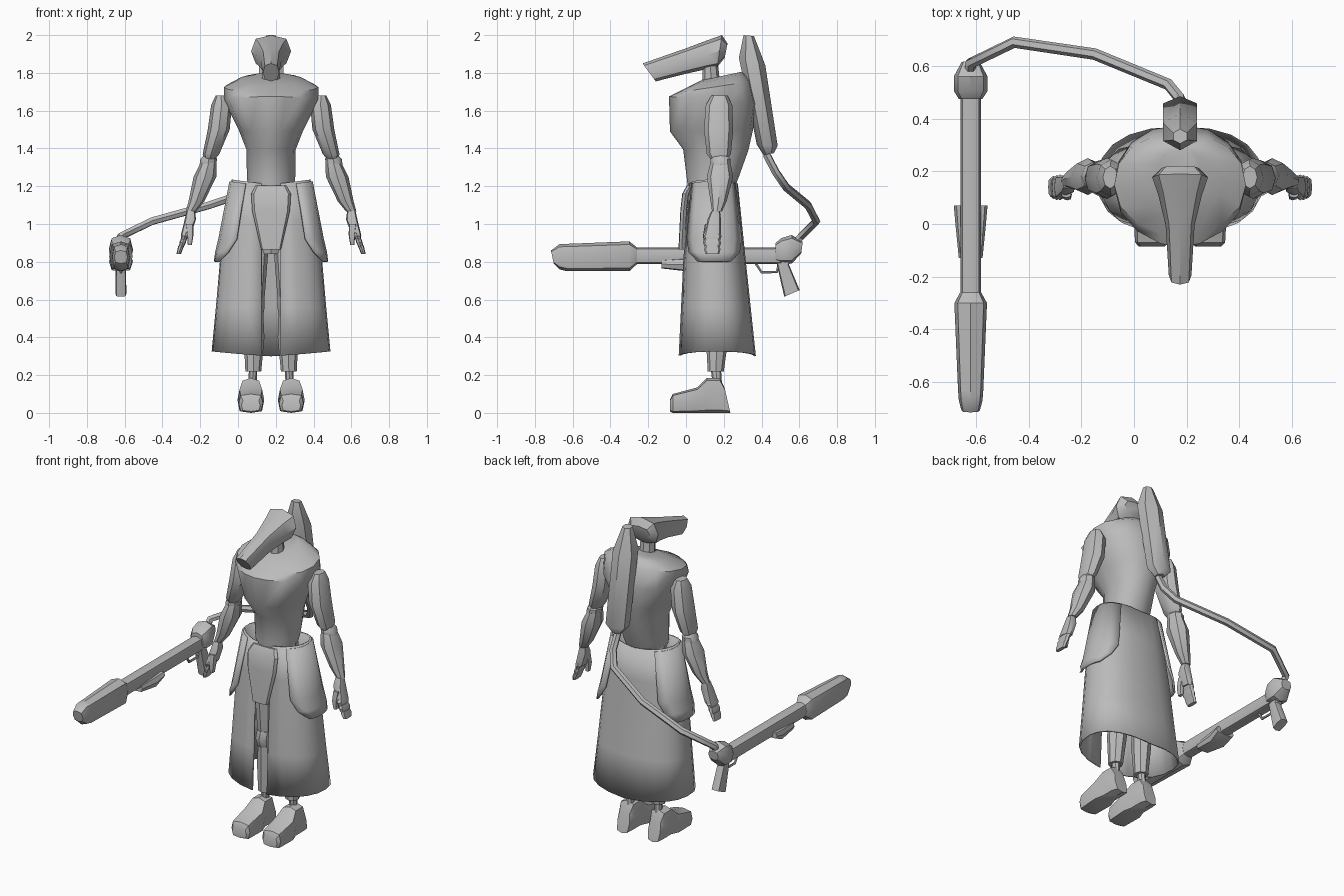
import bpy, bmesh
from math import sin, cos, pi, asin, radians
from mathutils import Vector

cube = bpy.data.objects.get("Cube")
if cube:
    bpy.data.objects.remove(cube)

CX = 0.175    # body centre line
GX = -0.62    # weapon centre line

grey = bpy.data.materials.new("plain grey")
grey.use_nodes = True
grey.diffuse_color = (0.5, 0.5, 0.5, 1)
grey.node_tree.nodes["Principled BSDF"].inputs["Base Color"].default_value = (0.5, 0.5, 0.5, 1)


def finish(obj, angle=35):
    obj.data.materials.append(grey)
    bpy.ops.object.select_all(action='DESELECT')
    obj.select_set(True)
    bpy.context.view_layer.objects.active = obj
    bpy.ops.object.shade_smooth_by_angle(angle=radians(angle))
    return obj


def power(v, e):
    return (1 if v >= 0 else -1) * abs(v) ** e


def skin(name, rows, closed=True, thickness=0, angle=35):
    """Join rows of points with quads; cap the ends of closed tubes."""
    bm = bmesh.new()
    vs = [[bm.verts.new(p) for p in row] for row in rows]
    n = len(vs[0])
    for a, b in zip(vs, vs[1:]):
        for i in range(n if closed else n - 1):
            j = (i + 1) % n
            bm.faces.new((a[i], a[j], b[j], b[i]))
    if closed:
        bm.faces.new(vs[0])
        bm.faces.new(vs[-1])
    bmesh.ops.recalc_face_normals(bm, faces=bm.faces)
    mesh = bpy.data.meshes.new(name)
    bm.to_mesh(mesh)
    bm.free()
    obj = bpy.data.objects.new(name, mesh)
    bpy.context.collection.objects.link(obj)
    if thickness:
        mod = obj.modifiers.new("thickness", 'SOLIDIFY')
        mod.thickness = thickness
        mod.offset = 0
    return finish(obj, angle)


def loft(name, sections, sides=8, p=2, front=None, angle=35):
    """Sections: (x, y1, z1, y2, z2, half width), each spanning two points in the side plane."""
    rows = []
    for x, y1, z1, y2, z2, w in sections:
        a, b = Vector((x, y1, z1)), Vector((x, y2, z2))
        row = []
        for k in range(sides):
            t = 2 * pi * k / sides
            c, s = cos(t), sin(t)
            e = 2 / (front if front and c > 0 else p)
            row.append((a + b) / 2 + (a - b) / 2 * power(c, 2 / p) + Vector((w * power(s, e), 0, 0)))
        rows.append(row)
    return skin(name, rows, angle=angle)


def at(x, sections):
    return [(x,) + s for s in sections]


def limb(name, side, sections, **kw):
    """Sections: (offset from centre line, y1, y2, z, half width)."""
    return loft(name, [(CX + side * d, y1, z, y2, z, w) for d, y1, y2, z, w in sections], **kw)


def hose(name, points, radius):
    curve = bpy.data.curves.new(name, 'CURVE')
    curve.dimensions = '3D'
    curve.bevel_depth = radius
    curve.bevel_resolution = 1
    curve.use_fill_caps = True
    spline = curve.splines.new('POLY')
    spline.points.add(len(points) - 1)
    for pt, co in zip(spline.points, points):
        pt.co = (*co, 1)
    obj = bpy.data.objects.new(name, curve)
    bpy.context.collection.objects.link(obj)
    bpy.ops.object.select_all(action='DESELECT')
    obj.select_set(True)
    bpy.context.view_layer.objects.active = obj
    bpy.ops.object.convert(target='MESH')
    return finish(bpy.context.object, 50)


# Head and neck
loft("head", at(CX, [(-.23, 1.85, -.16, 1.755, .043), (0, 1.93, -.01, 1.793, .055),
                     (.12, 1.975, .1, 1.818, .083), (.19, 2.0, .165, 1.83, .106),
                     (.22, 1.955, .205, 1.88, .07)]), p=2.6)
loft("neck", at(CX, [(.08, 1.66, .19, 1.66, .05), (.09, 1.84, .17, 1.84, .045)]))

# Torso with a jutting chest
loft("torso", at(CX, [(.01, 1.19, .26, 1.2, .12), (.005, 1.235, .28, 1.25, .128),
                      (-.015, 1.395, .33, 1.39, .13), (-.085, 1.49, .355, 1.5, .17),
                      (-.09, 1.675, .375, 1.635, .25), (-.05, 1.695, .345, 1.755, .25),
                      (.03, 1.735, .31, 1.795, .17), (.08, 1.76, .29, 1.805, .08)]),
     sides=16, p=2.2, front=1.6, angle=40)

# Back tank, its hose and the weapon it feeds
loft("back_tank", at(CX, [(.41, 1.365, .465, 1.375, .03), (.375, 1.42, .485, 1.415, .075),
                          (.28, 1.88, .42, 1.84, .075), (.305, 2.0, .36, 1.995, .03)]),
     sides=6, angle=45)
hose("feed_hose", [(GX, .58, .9), (GX, .61, .935), (-.455, .69, 1.015), (-.15, .645, 1.1),
                   (.13, .53, 1.195), (CX, .475, 1.275), (CX, .425, 1.37)], .022)
loft("weapon_muzzle", at(GX, [(-.715, .86, -.70, .79, .035), (-.67, .893, -.67, .76, .045),
                              (-.63, .895, -.63, .75, .048), (-.3, .908, -.3, .75, .062),
                              (-.26, .876, -.26, .787, .04)]), p=3)
loft("weapon_barrel", at(GX, [(-.27, .876, -.27, .787, .039), (.52, .876, .52, .787, .039)]), p=3)
loft("weapon_foregrip", at(GX, [(-.13, .81, -.13, .765, .045), (0, .82, 0, .75, .058),
                                (.07, .825, .07, .785, .064)]), p=4)
loft("weapon_rear_joint", at(GX, [(.475, .9, .475, .8, .045), (.505, .925, .505, .79, .064),
                                  (.56, .942, .56, .79, .064), (.618, .905, .61, .845, .035)]), p=2.6)
loft("weapon_grip", at(GX, [(.475, .82, .56, .82, .029), (.485, .77, .545, .785, .027),
                            (.52, .615, .602, .65, .029)]), p=4)
hose("trigger_guard", [(GX, .37, .79), (GX, .4, .745), (GX, .48, .745), (GX, .49, .78)], .008)

# Skirt shell: front and back depth and half width at three heights
LEVELS = [(1.21, .205, .02, .27), (.82, .265, -.01, .31), (.30, .31, -.035, .365)]


def skirt_point(z, t, out=0):
    a, b = LEVELS[:2] if z > LEVELS[1][0] else LEVELS[1:]
    f = (a[0] - z) / (a[0] - b[0])
    hw, y1, y2 = (u + (v - u) * f for u, v in zip(a[1:], b[1:]))
    y = (y1 + y2) / 2 - ((y2 - y1) / 2 + out) * power(cos(t), .85)
    lift = .025 * abs(sin(t)) * (1 if z < .4 or z > 1.15 else 0)
    return Vector((CX + (hw + out) * power(sin(t), .85), y, z + lift))


def skirt_row(z, cols=20):
    a, b = LEVELS[:2] if z > LEVELS[1][0] else LEVELS[1:]
    hw = a[1] + (b[1] - a[1]) * (a[0] - z) / (a[0] - b[0])
    t0 = asin((.05 / hw) ** (1 / .85))
    return [skirt_point(z, t0 + (2 * pi - 2 * t0) * i / cols) for i in range(cols + 1)]


skin("split_skirt", [skirt_row(z) for z in (1.21, 1.02, .82, .56, .30)], closed=False, thickness=.01)

# Front apron covering the top of the slit
apron = [(1.205, .08, .005), (1.16, .105, -.02), (1.07, .10, -.03), (.865, .052, -.04)]
loft("front_apron", at(CX, [(y, z, y + .035, z, w) for z, w, y in apron]), p=5)

# Pelvis inside the skirt
loft("pelvis", at(CX, [(.04, 1.22, .25, 1.22, .12), (.04, 1.0, .27, 1.0, .15),
                       (.09, .84, .22, .84, .07)]))

for s, label in ((1, "left"), (-1, "right")):
    # Hip plate
    rows = []
    for z, spread, out in ((1.2, .95, .008), (.92, .9, .024), (.85, .72, .03), (.80, .4, .03)):
        rows.append([skirt_point(z, s * (pi / 2 + spread * k / 3), out) for k in range(-3, 4)])
    skin(label + "_hip_plate", rows, closed=False, thickness=.012)

    # Arm
    limb(label + "_upper_arm", s, [(.265, .135, .22, 1.68, .028), (.262, .105, .245, 1.63, .055),
                                   (.277, .095, .25, 1.5, .058), (.318, .11, .238, 1.37, .044),
                                   (.325, .13, .22, 1.345, .03)])
    limb(label + "_elbow", s, [(.325, .15, .21, 1.375, .02), (.33, .13, .235, 1.345, .044),
                               (.335, .13, .235, 1.31, .044), (.34, .15, .21, 1.28, .02)])
    limb(label + "_forearm", s, [(.33, .13, .235, 1.325, .042), (.35, .11, .25, 1.25, .06),
                                 (.395, .13, .215, 1.12, .042), (.425, .138, .19, 1.065, .027)])
    limb(label + "_palm", s, [(.425, .135, .18, 1.07, .022), (.427, .115, .185, 1.025, .03),
                              (.452, .095, .185, .94, .026)], p=3)
    # Finger segments, stepping outwards as they go down
    for i, (z, d, y1, y2) in enumerate(((.955, .45, .09, .188), (.92, .462, .09, .186),
                                        (.885, .475, .095, .183))):
        limb(f"{label}_finger_segment_{i + 1}", s, [(d, y1 + .008, y2 - .008, z, .016),
                                                    (d + .006, y1, y2, z - .018, .02 - .003 * i),
                                                    (d + .014, y1 + .01, y2 - .008, z - .045, .012)], p=3)
    limb(label + "_thumb", s, [(.432, .1, .145, 1.0, .02), (.428, .09, .13, .94, .017),
                               (.43, .095, .125, .89, .011)], p=3)

    # Leg
    limb(label + "_thigh", s, [(.08, .08, .23, .92, .07), (.083, .085, .225, .75, .06),
                               (.085, .1, .215, .6, .05)])
    limb(label + "_knee", s, [(.085, .095, .21, .61, .05), (.086, .08, .215, .56, .052),
                              (.088, .1, .21, .51, .046)])
    limb(label + "_shin", s, [(.086, .105, .215, .52, .045), (.09, .105, .225, .4, .055),
                              (.094, .115, .2, .22, .042)])
    limb(label + "_ankle", s, [(.095, .13, .185, .24, .022), (.098, .14, .19, .16, .022)])
    loft(label + "_boot", at(CX + s * .107, [(-.085, .07, -.085, .008, .05), (-.07, .1, -.07, 0, .064),
                                             (.06, .135, .06, 0, .071), (.11, .185, .11, 0, .052),
                                             (.18, .185, .19, 0, .052), (.205, .13, .235, 0, .042)]), p=4)
